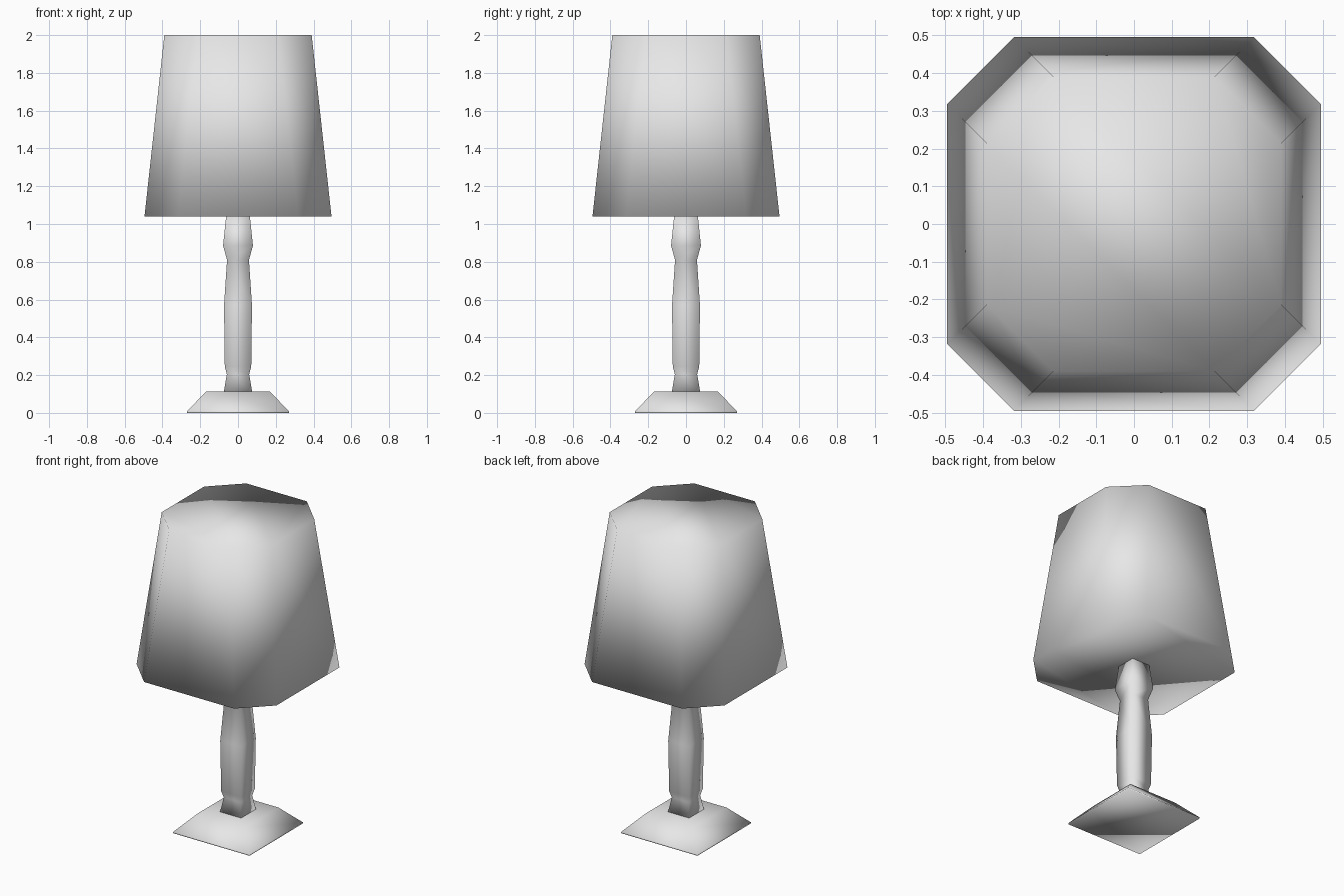
import bpy
import bmesh

if "Cube" in bpy.data.objects:
    bpy.data.objects.remove(bpy.data.objects["Cube"])

grey = bpy.data.materials.new("light_grey")
grey.diffuse_color = (0.8, 0.8, 0.8, 1)
grey.use_nodes = True
grey.node_tree.nodes["Principled BSDF"].inputs["Base Color"].default_value = grey.diffuse_color


def square(r):
    return [(-r, -r), (r, -r), (r, r), (-r, r)]


def octagon(r, c):
    # square of half-width r whose flat sides end at +-c
    return [(-c, -r), (c, -r), (r, -c), (r, c),
            (c, r), (-c, r), (-r, c), (-r, -c)]


def loft(name, sections):
    """Closed smooth solid through (outline, height) sections."""
    bm = bmesh.new()
    rings = [[bm.verts.new((x, y, z)) for x, y in pts] for pts, z in sections]
    for a, b in zip(rings, rings[1:]):
        n = len(a)
        for i in range(n):
            j = (i + 1) % n
            bm.faces.new((a[i], a[j], b[j], b[i]))
    bm.faces.new(rings[0][::-1])
    bm.faces.new(rings[-1])
    bmesh.ops.triangulate(bm, faces=bm.faces[:])
    for f in bm.faces:
        f.smooth = True
    mesh = bpy.data.meshes.new(name)
    bm.to_mesh(mesh)
    bm.free()
    mesh.materials.append(grey)
    obj = bpy.data.objects.new(name, mesh)
    bpy.context.collection.objects.link(obj)
    return obj


# Tapered square foot
loft("base", [(square(0.27), 0.0), (square(0.27), 0.008), (square(0.168), 0.114)])

# Turned square stem, from foot into the shade
stem = [(0.075, 0.112), (0.059, 0.205), (0.07, 0.245), (0.074, 0.57),
        (0.058, 0.81), (0.079, 0.885), (0.063, 1.04)]
loft("stem", [(square(r), z) for r, z in stem])

# Chamfered square shade, closed top and bottom
loft("shade", [(octagon(0.495, 0.318), 1.04), (octagon(0.39, 0.214), 2.0)])
